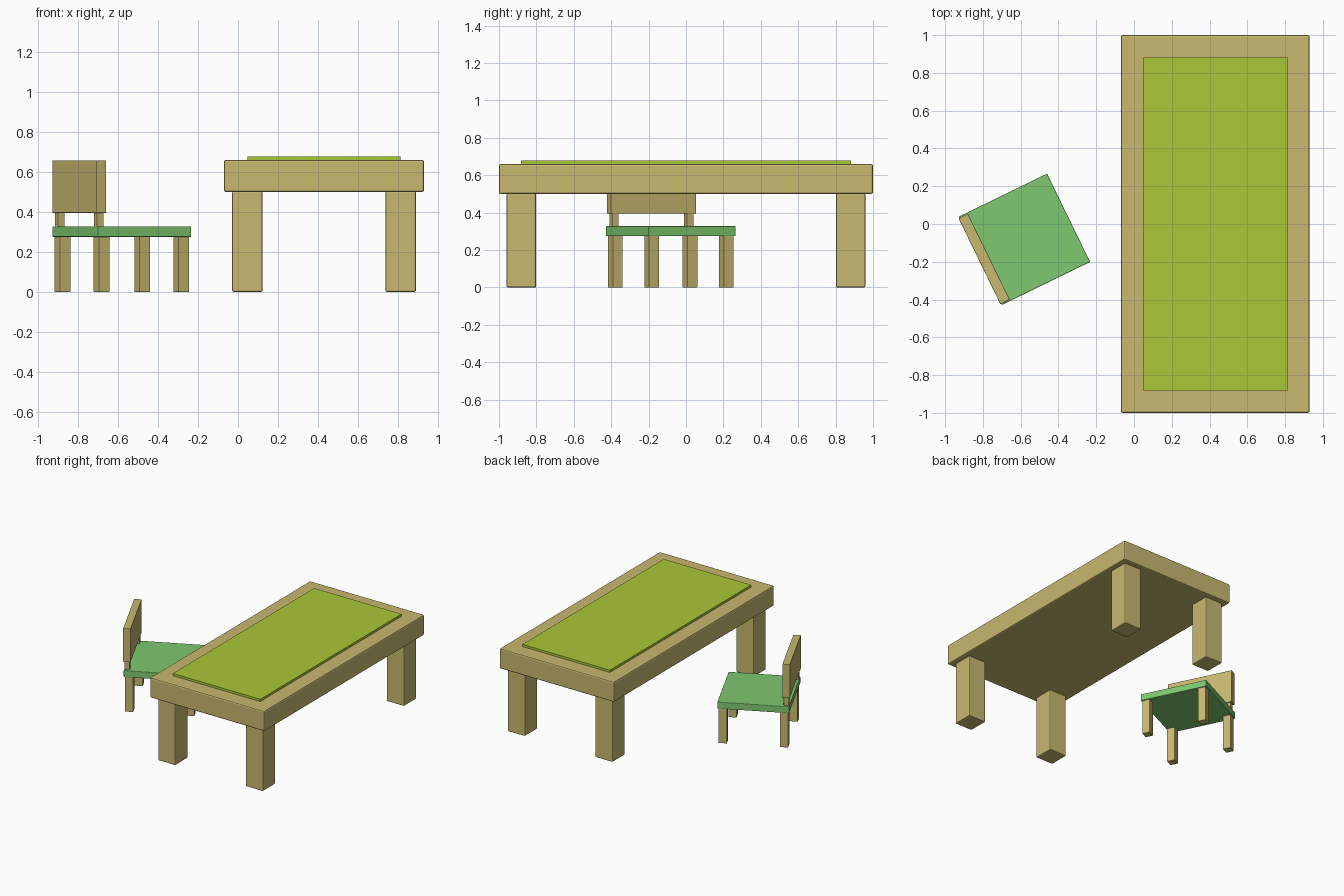
import bpy
from math import radians
from mathutils import Matrix, Vector

if "Cube" in bpy.data.objects:
    bpy.data.objects.remove(bpy.data.objects["Cube"])


def material(name, color):
    m = bpy.data.materials.new(name)
    m.diffuse_color = (*color, 1)
    m.use_nodes = True
    m.node_tree.nodes["Principled BSDF"].inputs["Base Color"].default_value = m.diffuse_color
    return m


wood = material("wood", (0.58, 0.48, 0.16))
lime = material("lime_mat", (0.40, 0.58, 0.04))
green = material("green_seat", (0.21, 0.58, 0.16))


def box(name, lo, hi, mat, bevel=0.0, frame=Matrix()):
    """Box between two corners, placed in the given frame."""
    lo, hi = Vector(lo), Vector(hi)
    bpy.ops.mesh.primitive_cube_add(size=1)
    ob = bpy.context.object
    ob.name = name
    ob.data.transform(Matrix.Translation((lo + hi) / 2) @ Matrix.Diagonal((*(hi - lo), 1)))
    ob.matrix_world = frame
    ob.data.materials.append(mat)
    if bevel:
        b = ob.modifiers.new("bevel", "BEVEL")
        b.width, b.segments = bevel, 2
    return ob


# Table: thick top, inlaid mat, four square legs
table = Matrix.Translation((0.43, 0, 0))
box("table_top", (-0.5, -1, 0.5), (0.5, 1, 0.66), wood, 0.01, table)
box("table_mat", (-0.382, -0.882, 0.655), (0.382, 0.882, 0.678), lime, 0, table)
for sx, side in ((-1, "left"), (1, "right")):
    for sy, end in ((-1, "front"), (1, "back")):
        x, y = sx * 0.383, sy * 0.88
        box(f"table_leg_{end}_{side}", (x - 0.076, y - 0.079, 0),
            (x + 0.076, y + 0.079, 0.505), wood, 0.008, table)

# Chair: turned towards the table, backrest on its local -x side
chair = Matrix.Translation((-0.58, -0.081, 0)) @ Matrix.Rotation(radians(26), 4, "Z")
box("chair_seat", (-0.26, -0.26, 0.275), (0.26, 0.26, 0.328), green, 0.004, chair)
for sx, end in ((-1, "rear"), (1, "front")):
    for sy, side in ((-1, "right"), (1, "left")):
        x, y = sx * 0.222, sy * 0.222
        box(f"chair_leg_{end}_{side}", (x - 0.03, y - 0.03, 0),
            (x + 0.03, y + 0.03, 0.28), wood, 0.003, chair)

# Backrest panel on two short posts
for sy, side in ((-1, "right"), (1, "left")):
    y = sy * 0.222
    box(f"back_post_{side}", (-0.256, y - 0.019, 0.32),
        (-0.218, y + 0.019, 0.40), wood, 0.002, chair)
box("backrest", (-0.265, -0.253, 0.395), (-0.21, 0.253, 0.658), wood, 0.003, chair)
